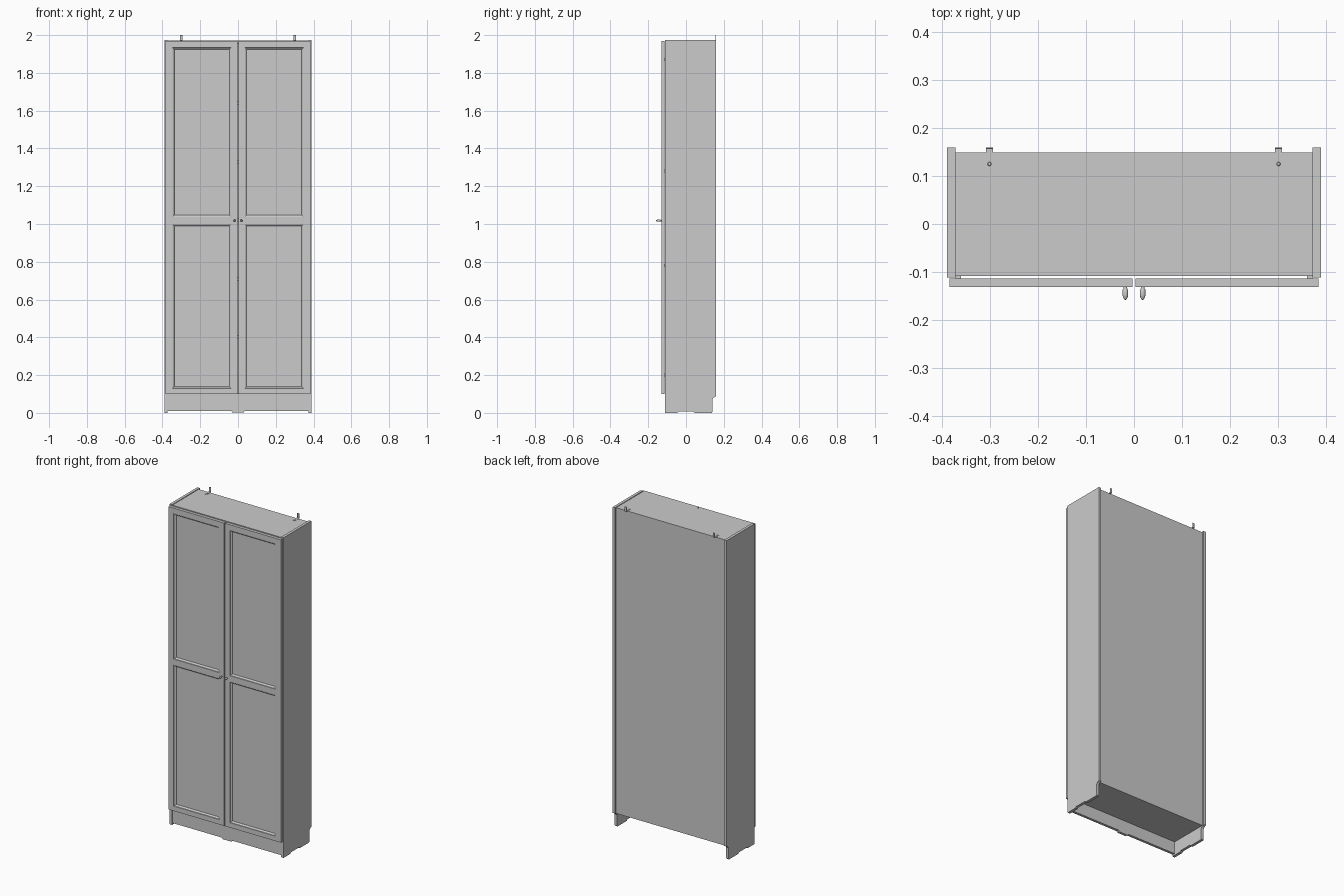
import bpy, bmesh, math
from mathutils import Matrix

if "Cube" in bpy.data.objects:
    bpy.data.objects.remove(bpy.data.objects["Cube"])


def finish(name, bm):
    bmesh.ops.remove_doubles(bm, verts=bm.verts, dist=1e-5)
    bmesh.ops.recalc_face_normals(bm, faces=bm.faces)
    me = bpy.data.meshes.new(name)
    bm.to_mesh(me)
    bm.free()
    ob = bpy.data.objects.new(name, me)
    bpy.context.collection.objects.link(ob)
    return ob


def box(name, x0, x1, y0, y1, z0, z1, bevel=0.0):
    bm = bmesh.new()
    bmesh.ops.create_cube(bm, size=1)
    for v in bm.verts:
        v.co = ((x0 + x1) / 2 + v.co.x * (x1 - x0),
                (y0 + y1) / 2 + v.co.y * (y1 - y0),
                (z0 + z1) / 2 + v.co.z * (z1 - z0))
    if bevel:
        bmesh.ops.bevel(bm, geom=bm.edges[:], offset=bevel, segments=1, affect='EDGES')
    return finish(name, bm)


def extrude_profile(name, pts, vec):
    bm = bmesh.new()
    face = bm.faces.new([bm.verts.new(p) for p in pts])
    ext = bmesh.ops.extrude_face_region(bm, geom=[face])
    bmesh.ops.translate(bm, vec=vec, verts=[g for g in ext['geom'] if isinstance(g, bmesh.types.BMVert)])
    return finish(name, bm)


def lathe_y(name, profile, x, z, segs=24):
    # profile: (radius, y), spun around a front-to-back axis
    bm = bmesh.new()
    vs = [bm.verts.new((x + r, y, z)) for r, y in profile]
    es = [bm.edges.new(p) for p in zip(vs, vs[1:])]
    bmesh.ops.spin(bm, geom=vs + es, cent=(x, 0, z), axis=(0, 1, 0), angle=2 * math.pi, steps=segs)
    return smooth(finish(name, bm))


def smooth(ob):
    bpy.ops.object.select_all(action='DESELECT')
    ob.select_set(True)
    bpy.context.view_layer.objects.active = ob
    bpy.ops.object.shade_smooth_by_angle(angle=math.radians(35))
    return ob


def door(name, s):
    # framed door with two recessed, moulded panels
    xs = [0.003, 0.036, 0.347, 0.384]
    zs = [0.1, 0.13, 1.0, 1.037, 1.934, 1.968]
    front, back = -0.131, -0.113
    mould = [(0, front), (0.001, front + 0.003), (0.004, front + 0.004),
             (0.009, front + 0.008), (0.010, front + 0.011)]
    bm = bmesh.new()

    def quad(*pts):
        bm.faces.new([bm.verts.new((s * p[0], p[1], p[2])) for p in pts])

    def rect(x0, x1, z0, z1, y):
        return [(x0, y, z0), (x1, y, z0), (x1, y, z1), (x0, y, z1)]

    for i in range(3):
        for j in range(5):
            c = xs[i], xs[i + 1], zs[j], zs[j + 1]
            quad(*rect(*c, back))
            if i == 1 and j in (1, 3):
                rings = [rect(c[0] + d, c[1] - d, c[2] + d, c[3] - d, y) for d, y in mould]
                for a, b in zip(rings, rings[1:]):
                    for k in range(4):
                        n = (k + 1) % 4
                        quad(a[k], a[n], b[n], b[k])
                quad(*rings[-1])
            else:
                quad(*rect(*c, front))
    for j in range(5):
        for x in (xs[0], xs[3]):
            quad((x, front, zs[j]), (x, back, zs[j]), (x, back, zs[j + 1]), (x, front, zs[j + 1]))
    for i in range(3):
        for z in (zs[0], zs[5]):
            quad((xs[i], front, z), (xs[i + 1], front, z), (xs[i + 1], back, z), (xs[i], back, z))
    return finish(name, bm)


# Side panels: skirting notch at the back, shallow relief under the foot
side = [(-0.111, 0.0), (-0.045, 0.0), (-0.04, 0.007), (0.04, 0.007), (0.045, 0.0), (0.136, 0.0),
        (0.139, 0.004), (0.139, 0.07), (0.145, 0.08), (0.159, 0.088), (0.159, 1.975), (-0.111, 1.975)]
for s, tag in ((-1, "left"), (1, "right")):
    extrude_profile(tag + "_side_panel", [(s * 0.372, y, z) for y, z in side], (s * 0.017, 0, 0))
    door(tag + "_door", s)
    # Pointed knob
    lathe_y(tag + "_knob", [(0, -0.13), (0.0035, -0.13), (0.0035, -0.134), (0.0055, -0.137),
                            (0.0058, -0.149), (0.0045, -0.153), (0.002, -0.1575), (0, -0.158)],
            s * 0.018, 1.018)
    # Wall bracket: flat foot, upright, screw
    b = s * 0.301
    box(tag + "_bracket_foot", b - 0.007, b + 0.007, 0.115, 0.159, 1.970, 1.9725)
    box(tag + "_bracket_upright", b - 0.007, b + 0.007, 0.1565, 0.159, 1.970, 2.0, 0.0008)
    bm = bmesh.new()
    bmesh.ops.create_cone(bm, cap_ends=True, segments=16, radius1=0.004, radius2=0.003, depth=0.002,
                          matrix=Matrix.Translation((b, 0.125, 1.9735)))
    smooth(finish(tag + "_bracket_screw", bm))
    # Hinges inside the doors
    for k, z in enumerate((0.2, 0.78, 1.28, 1.87)):
        box(f"{tag}_hinge_{k}", *sorted((s * 0.36, s * 0.372)), -0.113, -0.04, z - 0.008, z + 0.008)

# Carcass boards
box("top_panel", -0.372, 0.372, -0.108, 0.148, 1.953, 1.971)
box("bottom_panel", -0.372, 0.372, -0.108, 0.148, 0.085, 0.102)
box("back_panel", -0.372, 0.372, 0.146, 0.149, 0.085, 1.971)
for i in range(5):
    z = 0.40 + 0.31 * i
    box(f"shelf_{i + 1}", -0.371, 0.371, -0.10, 0.146, z - 0.009, z + 0.009)

# Plinth with a centre foot
plinth = [(-0.372, 0.01), (-0.036, 0.01), (-0.03, 0.002), (0.03, 0.002), (0.036, 0.01),
          (0.372, 0.01), (0.372, 0.085), (-0.372, 0.085)]
extrude_profile("plinth", [(x, -0.107, z) for x, z in plinth], (0, 0.016, 0))
